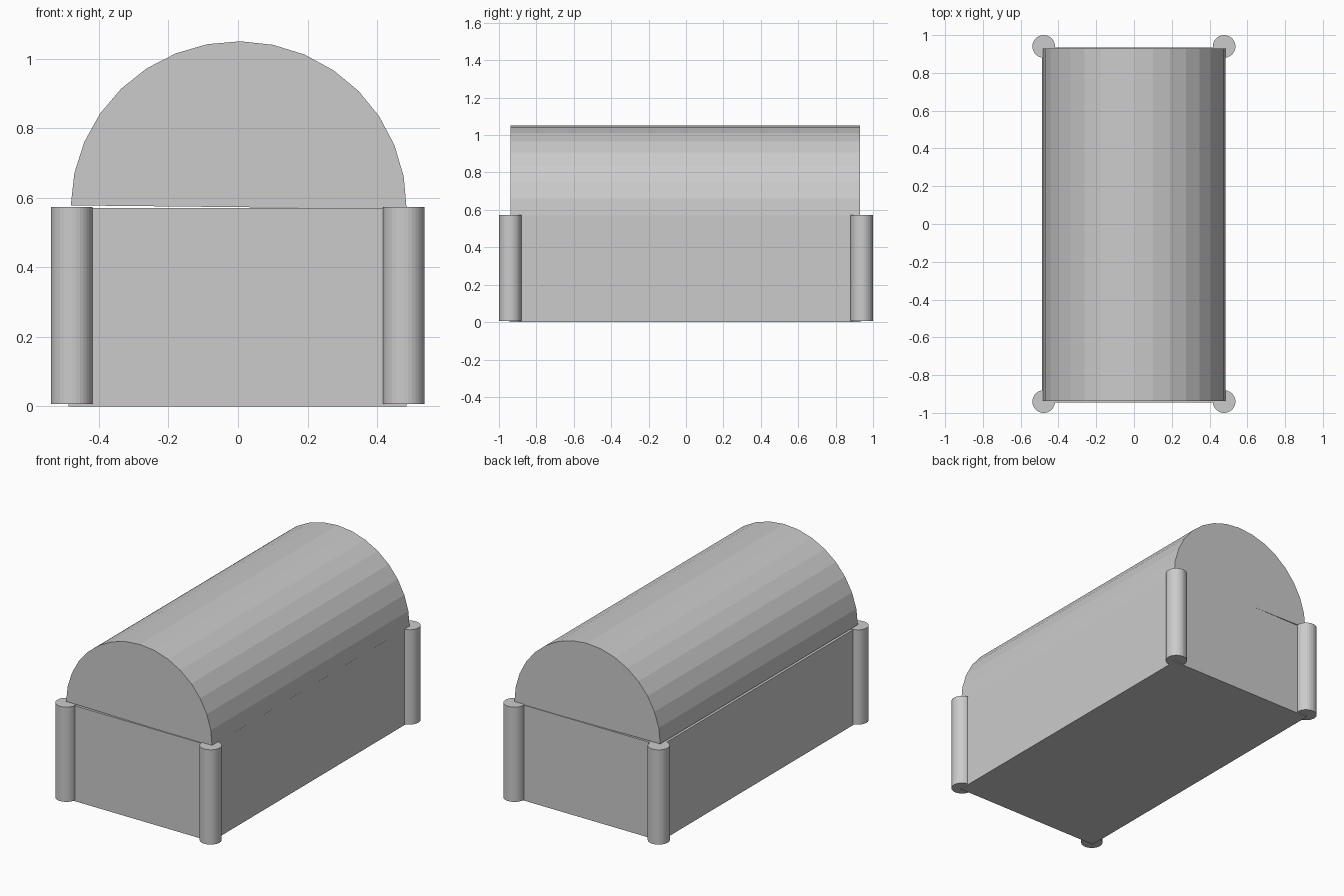
import bpy, bmesh
from math import cos, sin, pi, radians

if "Cube" in bpy.data.objects:
    bpy.data.objects.remove(bpy.data.objects["Cube"])


def add_object(name, bm):
    bmesh.ops.recalc_face_normals(bm, faces=bm.faces)
    mesh = bpy.data.meshes.new(name)
    bm.to_mesh(mesh)
    bm.free()
    obj = bpy.data.objects.new(name, mesh)
    bpy.context.collection.objects.link(obj)
    return obj


def extrude_profile(name, points, y0, y1):
    """Closed prism from an (x, z) profile, running from y0 to y1."""
    bm = bmesh.new()
    face = bm.faces.new([bm.verts.new((x, y0, z)) for x, z in points])
    result = bmesh.ops.extrude_face_region(bm, geom=[face], use_keep_orig=True)
    verts = [g for g in result["geom"] if isinstance(g, bmesh.types.BMVert)]
    bmesh.ops.translate(bm, verts=verts, vec=(0, y1 - y0, 0))
    return add_object(name, bm)


# Chest body
extrude_profile("chest_body",
                [(-0.488, 0), (0.485, 0), (0.485, 0.571), (-0.488, 0.571)],
                -0.944, 0.934)

# Half-round lid in 16 facets, tipped very slightly so the left edge is raised
R, TILT = 0.483, radians(-0.6)
arc = [(0.002 + R * cos(pi * i / 16 + TILT), 0.574 - 0.007 + 0.006 + R * sin(pi * i / 16 + TILT) - 0.006 * sin(pi * i / 16))
       for i in range(17)]
extrude_profile("lid", arc, -0.938, 0.93)

# Round corner posts
for x, side in ((-0.478, "left"), (0.477, "right")):
    for y, end in ((-0.94, "front"), (0.94, "back")):
        bpy.ops.mesh.primitive_cylinder_add(vertices=32, radius=0.06, depth=0.567,
                                            location=(x, y, 0.29))
        bpy.context.object.name = f"{end}_{side}_post"
